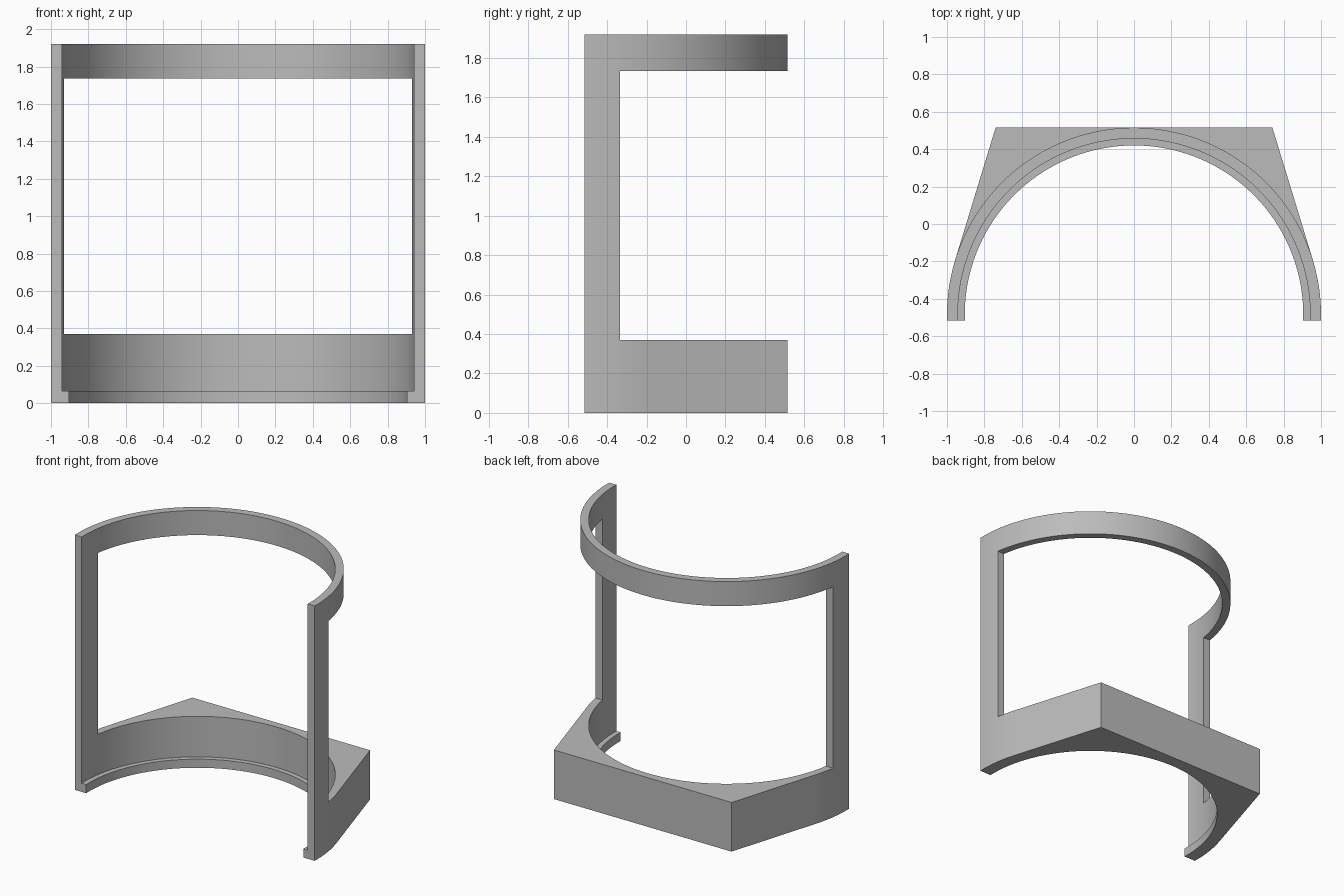
import bpy, bmesh, math

if "Cube" in bpy.data.objects:
    bpy.data.objects.remove(bpy.data.objects["Cube"])

CY = -0.485                      # centre of the arcs in y
FRONT, CUT = -0.515, -0.335      # front face and rear edge of the posts
POST, MID = 4, 88                # arc segments per post, and between the posts
N = 2 * POST + MID
R_OUT, R_IN, R_LIP = 1.0, 0.942, 0.905
Z_LIP, Z_BASE, Z_BAND, Z_TOP = 0.065, 0.37, 1.735, 1.92
CORNER = math.atan2(1.0, 0.74)   # direction of the rear base corner
TANGENT = CORNER - math.acos(1.0 / math.hypot(0.74, 1.0))

grey = bpy.data.materials.new("plain grey")
grey.diffuse_color = (0.5, 0.5, 0.5, 1)
grey.use_nodes = True
grey.node_tree.nodes["Principled BSDF"].inputs["Base Color"].default_value = grey.diffuse_color


def angles(r):
    a, c = math.asin((FRONT - CY) / r), math.asin((CUT - CY) / r)
    side = [a + (c - a) * i / POST for i in range(POST)]
    mid = [c + (math.pi - 2 * c) * i / MID for i in range(MID + 1)]
    return side + mid + [math.pi - t for t in reversed(side)]


def arc(r):
    return [(r * math.cos(t), CY + r * math.sin(t)) for t in angles(r)]


def base_outline():
    """Arc at the front, tangent sides and a straight back."""
    ts = angles(R_OUT)
    k = min(range(N // 2), key=lambda i: abs(ts[i] - CORNER))
    ts[k], ts[N - k] = CORNER, math.pi - CORNER
    pts = []
    for t in ts:
        u = min(t, math.pi - t)
        d = 1.0
        if u > TANGENT:
            d = 1 / math.cos(u - TANGENT) if u <= CORNER else 1 / math.sin(u)
        pts.append((d * math.cos(t), CY + d * math.sin(t)))
    return pts


OUT, IN, LIP, BLOCK = arc(R_OUT), arc(R_IN), arc(R_LIP), base_outline()
ALL, OPEN = range(N), range(POST, N - POST)


def build(name, pieces):
    """Each piece is a strip between two (outline, height) rails over some segments."""
    bm = bmesh.new()
    for (p, zp), (q, zq), segs in pieces:
        for i in segs:
            bm.faces.new([bm.verts.new((*c, z)) for c, z in
                          ((p[i], zp), (p[i + 1], zp), (q[i + 1], zq), (q[i], zq))])
    return bm


def end_face(bm, loop, i):
    bm.faces.new([bm.verts.new((*p[i], z)) for p, z in loop])


def finish(name, bm):
    bmesh.ops.remove_doubles(bm, verts=bm.verts, dist=1e-5)
    bmesh.ops.recalc_face_normals(bm, faces=bm.faces)
    # open-ended strips: make sure the front faces look forward
    front = [f for f in bm.faces if abs(f.normal.y) > 0.99
             and f.calc_center_median().y < FRONT + 0.001]
    if front and front[0].normal.y > 0:
        bmesh.ops.reverse_faces(bm, faces=bm.faces)
    me = bpy.data.meshes.new(name)
    bm.to_mesh(me)
    bm.free()
    me.materials.append(grey)
    ob = bpy.data.objects.new(name, me)
    bpy.context.collection.objects.link(ob)
    bpy.ops.object.select_all(action='DESELECT')
    ob.select_set(True)
    bpy.context.view_layer.objects.active = ob
    bpy.ops.object.shade_smooth_by_angle(angle=math.radians(12))


# base block with the stepped inner lip
bm = build("base", [
    ((BLOCK, 0), (BLOCK, Z_BASE), ALL), ((BLOCK, Z_BASE), (IN, Z_BASE), OPEN),
    ((IN, Z_BASE), (IN, Z_LIP), ALL), ((IN, Z_LIP), (LIP, Z_LIP), ALL),
    ((LIP, Z_LIP), (LIP, 0), ALL), ((LIP, 0), (BLOCK, 0), ALL)])
for i in (0, N):
    end_face(bm, [(BLOCK, 0), (BLOCK, Z_BASE), (IN, Z_BASE),
                  (IN, Z_LIP), (LIP, Z_LIP), (LIP, 0)], i)
finish("base", bm)

# front posts, open where they join base and band
for name, segs in (("right_post", range(POST)), ("left_post", range(N - POST, N))):
    bm = build(name, [((OUT, Z_BASE), (OUT, Z_BAND), segs),
                      ((IN, Z_BAND), (IN, Z_BASE), segs)])
    for i in (segs[0], segs[-1] + 1):
        end_face(bm, [(OUT, Z_BASE), (OUT, Z_BAND), (IN, Z_BAND), (IN, Z_BASE)], i)
    finish(name, bm)

# upper curved band
bm = build("top_band", [
    ((OUT, Z_BAND), (OUT, Z_TOP), ALL), ((OUT, Z_TOP), (IN, Z_TOP), ALL),
    ((IN, Z_TOP), (IN, Z_BAND), ALL), ((IN, Z_BAND), (OUT, Z_BAND), OPEN)])
for i in (0, N):
    end_face(bm, [(OUT, Z_BAND), (OUT, Z_TOP), (IN, Z_TOP), (IN, Z_BAND)], i)
finish("top_band", bm)
